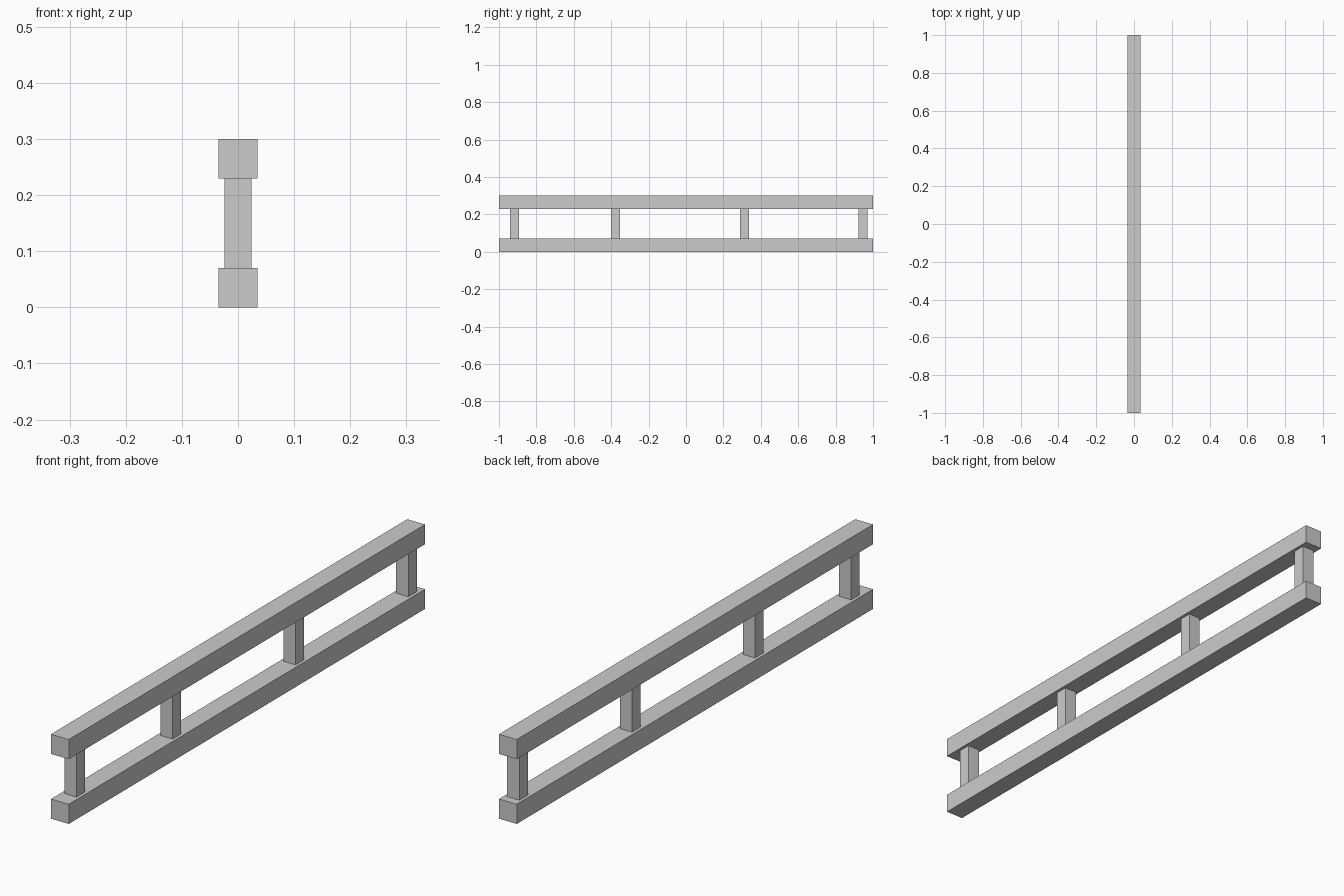
import bpy

if "Cube" in bpy.data.objects:
    bpy.data.objects.remove(bpy.data.objects["Cube"])


def box(name, size, center):
    """Add a box with the given full dimensions."""
    bpy.ops.mesh.primitive_cube_add(size=1, location=center)
    obj = bpy.context.object
    obj.name = name
    obj.scale = size
    bpy.ops.object.transform_apply(location=False, rotation=False, scale=True)
    return obj


LENGTH, HEIGHT = 2.0, 0.30
RAIL, POST = 0.07, 0.048

# Long square rails, bottom and top
box("bottom_rail", (RAIL, LENGTH, RAIL), (0, 0, RAIL / 2))
box("top_rail", (RAIL, LENGTH, RAIL), (0, 0, HEIGHT - RAIL / 2))

# Unevenly spaced posts between the rails
for i, y in enumerate((-0.917, -0.377, 0.313, 0.946), 1):
    box(f"post_{i}", (POST, POST, HEIGHT - 2 * RAIL), (0, y, HEIGHT / 2))
